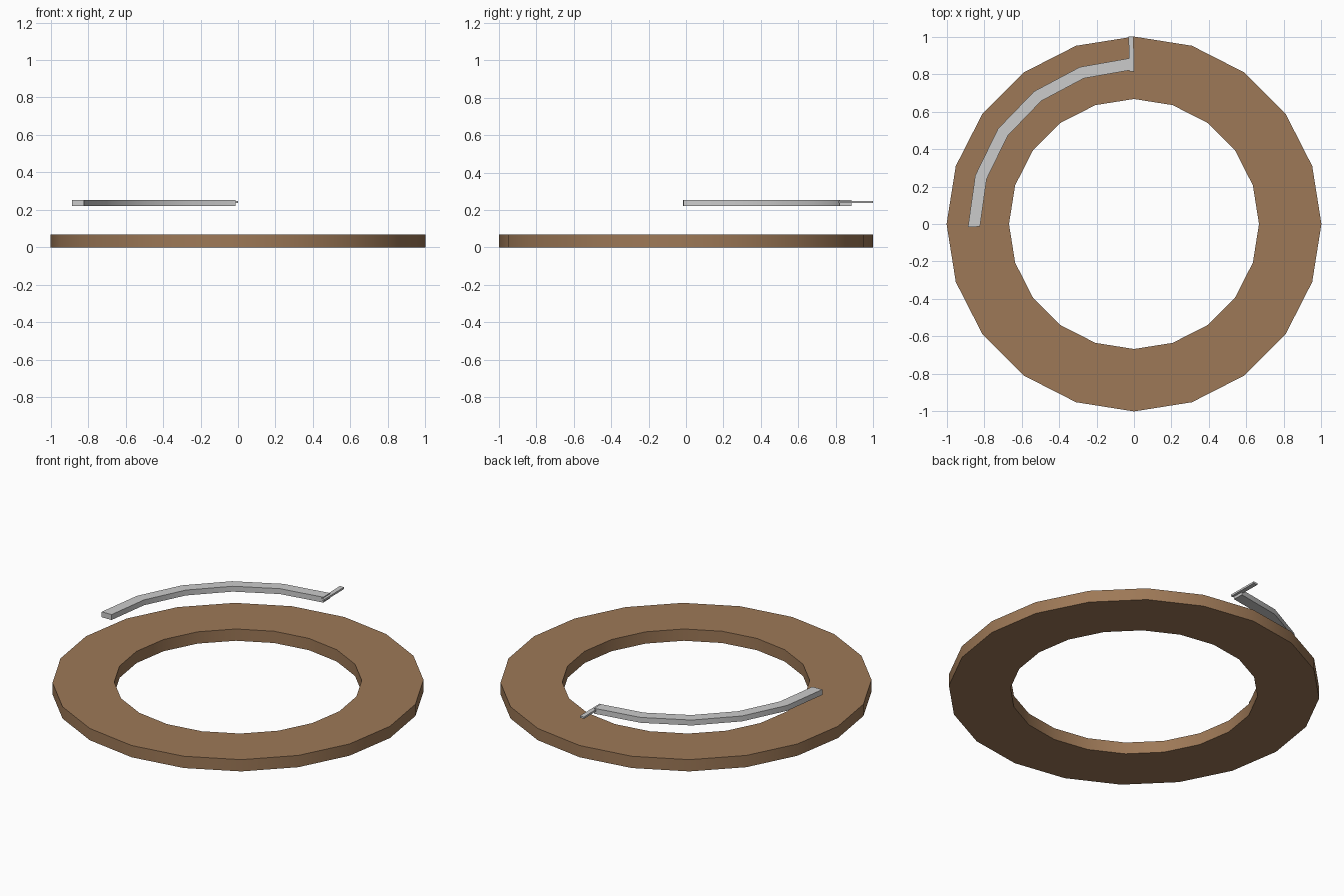
import bpy
from math import sin, cos, radians

if "Cube" in bpy.data.objects:
    bpy.data.objects.remove(bpy.data.objects["Cube"])


def prism(name, loop, z0, z1):
    """Extrude a flat strip (list of inner/outer point pairs) between two heights."""
    points, faces = [], []
    for inner, outer in loop:
        points += [(*inner, z0), (*outer, z0), (*outer, z1), (*inner, z1)]
    for i in range(len(loop) - 1):
        a, b = 4 * i, 4 * i + 4
        for k in range(4):
            n = (k + 1) % 4
            faces.append((a + k, a + n, b + n, b + k))
    return points, faces


def arc(inner, outer, start, step, count):
    angles = [radians(start + step * i) for i in range(count)]
    return [((inner * cos(t), inner * sin(t)), (outer * cos(t), outer * sin(t)))
            for t in angles]


def add_strip(name, loop, z0, z1, closed=False):
    points, faces = prism(name, loop, z0, z1)
    if closed:
        size = len(points) - 4
        points = points[:size]
        faces = [tuple(i % size for i in f) for f in faces]
    else:
        e = len(points) - 4
        faces += [(3, 2, 1, 0), (e, e + 1, e + 2, e + 3)]
    faces = [f[::-1] for f in faces]
    mesh = bpy.data.meshes.new(name)
    mesh.from_pydata(points, [], faces)
    mesh.update()
    obj = bpy.data.objects.new(name, mesh)
    bpy.context.collection.objects.link(obj)
    bpy.context.view_layer.objects.active = obj
    bpy.ops.object.select_all(action='DESELECT')
    obj.select_set(True)
    bpy.ops.object.mode_set(mode='EDIT')
    bpy.ops.mesh.select_all(action='SELECT')
    bpy.ops.mesh.normals_make_consistent(inside=False)
    bpy.ops.object.mode_set(mode='OBJECT')
    bpy.ops.object.shade_smooth_by_angle(angle=radians(30))
    return obj


# Flat twenty-sided wooden ring
ring = add_strip("wooden_ring", arc(0.667, 1.0, 0, 18, 21), 0, 0.07, closed=True)
wood = bpy.data.materials.new("wood")
wood.diffuse_color = (0.34, 0.19, 0.095, 1)
wood.use_nodes = True
wood.node_tree.nodes["Principled BSDF"].inputs["Base Color"].default_value = wood.diffuse_color
ring.data.materials.append(wood)

# Quarter-circle metal bar floating above the ring
add_strip("curved_bar", arc(0.822, 0.886, 91, 18, 6), 0.22, 0.252)

# Thin tab at the end of the bar, pointing outward
add_strip("end_tab", [((-0.025, 0.815), (0.0, 0.812)), ((-0.029, 1.0), (-0.002, 1.0))],
          0.236, 0.247)
